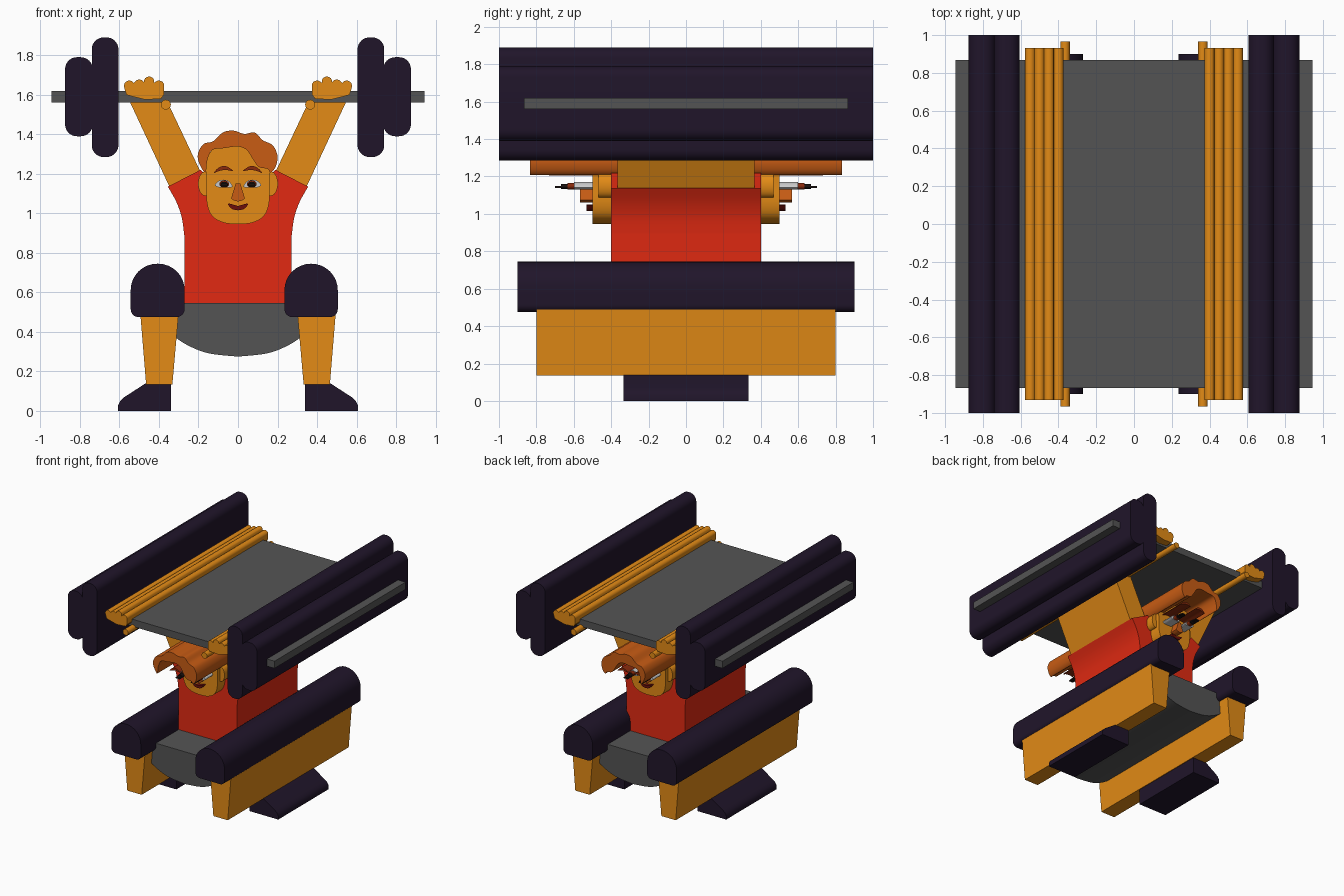
import bpy, bmesh
from math import sin, cos, radians, tau
from mathutils import Vector

cube = bpy.data.objects.get("Cube")
if cube:
    bpy.data.objects.remove(cube, do_unlink=True)


def material(name, hex_code):
    def linear(c):
        return c / 12.92 if c <= 0.04045 else ((c + 0.055) / 1.055) ** 2.4
    rgb = [linear(int(hex_code[i:i + 2], 16) / 255) for i in (0, 2, 4)]
    m = bpy.data.materials.new(name)
    m.use_nodes = True
    m.diffuse_color = (*rgb, 1)
    m.node_tree.nodes["Principled BSDF"].inputs["Base Color"].default_value = (*rgb, 1)
    return m


skin = material("skin", "E38B16")
shade = material("skin_shade", "C85C14")
dark = material("dark_purple", "20152A")
red = material("shirt_red", "E22A12")
grey = material("steel_grey", "545454")
white = material("eye_white", "CFCFCF")
black = material("pupil_black", "18100E")
brown = material("brow_brown", "8A2A0C")
maroon = material("mouth_maroon", "6B0F0A")

parts = []


def slab(name, points, depth, mat):
    """Extrude an x-z outline from y = -depth to y = +depth."""
    bm = bmesh.new()
    face = bm.faces.new([bm.verts.new((x, -depth, z)) for x, z in points])
    ext = bmesh.ops.extrude_face_region(bm, geom=[face])
    verts = [v for v in ext["geom"] if isinstance(v, bmesh.types.BMVert)]
    bmesh.ops.translate(bm, verts=verts, vec=(0, 2 * depth, 0))
    bmesh.ops.remove_doubles(bm, verts=bm.verts[:], dist=0.0005)
    bmesh.ops.recalc_face_normals(bm, faces=bm.faces[:])
    mesh = bpy.data.meshes.new(name)
    bm.to_mesh(mesh)
    bm.free()
    mesh.materials.append(mat)
    ob = bpy.data.objects.new(name, mesh)
    bpy.context.collection.objects.link(ob)
    parts.append(ob)


def pair(name, points, depth, mat):
    """Outline given for the left (+x) side, repeated on the right."""
    slab("left_" + name, points, depth, mat)
    slab("right_" + name, [(-x, z) for x, z in points], depth, mat)


def both(half):
    """Close a half outline (running along +x) by mirroring it."""
    return half + [(-x, z) for x, z in reversed(half) if x > 0.0001]


def arc(cx, cz, rx, rz, start, end, steps):
    angles = [radians(start + (end - start) * i / steps) for i in range(steps + 1)]
    return [(cx + rx * cos(a), cz + rz * sin(a)) for a in angles]


def ellipse(cx, cz, rx, rz, n=24):
    return [(cx + rx * cos(tau * i / n), cz + rz * sin(tau * i / n)) for i in range(n)]


def rounded(x0, z0, x1, z1, bottom, top):
    corners = ((x1 - top, z1 - top, top, 0), (x0 + top, z1 - top, top, 90),
               (x0 + bottom, z0 + bottom, bottom, 180), (x1 - bottom, z0 + bottom, bottom, 270))
    return [p for cx, cz, r, a in corners for p in arc(cx, cz, r, r, a, a + 90, 8)]


def smooth(points, closed=False, steps=5):
    """Catmull-Rom curve through the points."""
    pts = [Vector(p) for p in points]
    n = len(pts)
    pick = (lambda i: pts[i % n]) if closed else (lambda i: pts[max(0, min(i, n - 1))])
    out = []
    for i in range(n if closed else n - 1):
        a, b, c, d = (pick(i + k) for k in (-1, 0, 1, 2))
        for s in range(steps):
            t = s / steps
            p = 0.5 * (2 * b + (c - a) * t + (2 * a - 5 * b + 4 * c - d) * t * t
                       + (3 * b - a - 3 * c + d) * t ** 3)
            out.append(tuple(p))
    return out if closed else out + [tuple(pts[-1])]


# Barbell
slab("bar", [(-.945, 1.56), (.945, 1.56), (.945, 1.62), (-.945, 1.62)], .867, grey)
pair("large_plate", rounded(.605, 1.285, .74, 1.89, .06, .06), 1, dark)
pair("small_plate", rounded(.735, 1.39, .875, 1.79, .06, .06), 1, dark)

# Arms, hands with scalloped fingers, thumbs
pair("arm", [(.55, 1.57), (.36, 1.57), (.185, 1.2), (.2, 1.12), (.34, 1.12)], .367, skin)
hand = [(.375, 1.6), (.39, 1.58), (.47, 1.575), (.53, 1.59), (.565, 1.6)]
for fx, fz in ((.55, 1.645), (.5, 1.65), (.45, 1.665), (.4, 1.645)):
    hand += arc(fx, fz, .027, .027, -15 if fx > .54 else 30, 195 if fx < .41 else 150, 8)
pair("hand", hand, .933, skin)
pair("thumb", ellipse(.365, 1.55, .025, .025), .967, skin)

# Shirt and shorts
side = smooth([(.272, .89), (.285, .98), (.313, 1.06), (.355, 1.135)])
slab("shirt", both([(0, .545), (.272, .545)] + side + [(.19, 1.22), (.12, 1.15), (0, 1.13)]), .4, red)
slab("shorts", both(smooth([(0, .275), (.15, .292), (.26, .335), (.34, .39)])
                    + [(.34, .48), (.27, .545)]), .7, grey)

# Legs, knee pads, shoes
pair("leg", [(.3, .5), (.495, .5), (.465, .135), (.332, .135)], .8, skin)
slab("left_knee", rounded(.235, .475, .505, .745, .04, .134), .9, dark)
slab("right_knee", rounded(-.543, .475, -.27, .745, .04, .134), .9, dark)
pair("shoe", [(.338, 0), (.606, 0), (.606, .03), (.595, .052), (.575, .07), (.47, .138), (.338, .138)],
     .333, dark)

# Head and ears
pair("ear", ellipse(.165, 1.15, .037, .062), .467, skin)
slab("head", both(smooth([(0, .945), (.07, .952), (.13, .985), (.157, 1.05), (.16, 1.15),
                          (.16, 1.25), (.12, 1.33), (0, 1.36)])), .5, skin)
slab("hair", smooth([(-.165, 1.207), (-.195, 1.25), (-.203, 1.3), (-.175, 1.35), (-.125, 1.365),
                     (-.075, 1.41), (-.02, 1.418), (.03, 1.402), (.085, 1.408), (.125, 1.37),
                     (.175, 1.345), (.2, 1.29), (.19, 1.235), (.165, 1.207), (.15, 1.225),
                     (.105, 1.235), (.075, 1.275), (.045, 1.32), (0, 1.338), (-.07, 1.33),
                     (-.13, 1.32), (-.155, 1.27)], closed=True), .833, shade)

# Face
slab("nose", [(-.012, 1.15), (.012, 1.15), (.035, 1.075), (.02, 1.065), (0, 1.06),
              (-.02, 1.065), (-.035, 1.075)], .567, shade)
slab("mouth", both(smooth([(0, 1.015), (.03, 1.022), (.052, 1.045)])
                   + [(.045, 1.05), (0, 1.037)]), .533, maroon)
pair("eye", smooth([(.028, 1.135), (.05, 1.165), (.09, 1.168), (.117, 1.145), (.1, 1.132),
                    (.06, 1.13)], closed=True), .6, white)
pair("iris", ellipse(.07, 1.148, .025, .018), .633, brown)
pair("pupil", ellipse(.07, 1.146, .02, .014), .667, black)
pair("eyelid", [(.05, 1.138), (.09, 1.138), (.085, 1.15), (.055, 1.15)], .7, black)
pair("eyebrow", smooth([(.025, 1.215), (.06, 1.238), (.095, 1.233), (.122, 1.205), (.09, 1.216),
                        (.06, 1.219)], closed=True), .733, brown)

# Soft curves, crisp rims
bpy.ops.object.select_all(action="DESELECT")
for ob in parts:
    ob.select_set(True)
bpy.context.view_layer.objects.active = parts[0]
bpy.ops.object.shade_smooth_by_angle(angle=radians(30))
